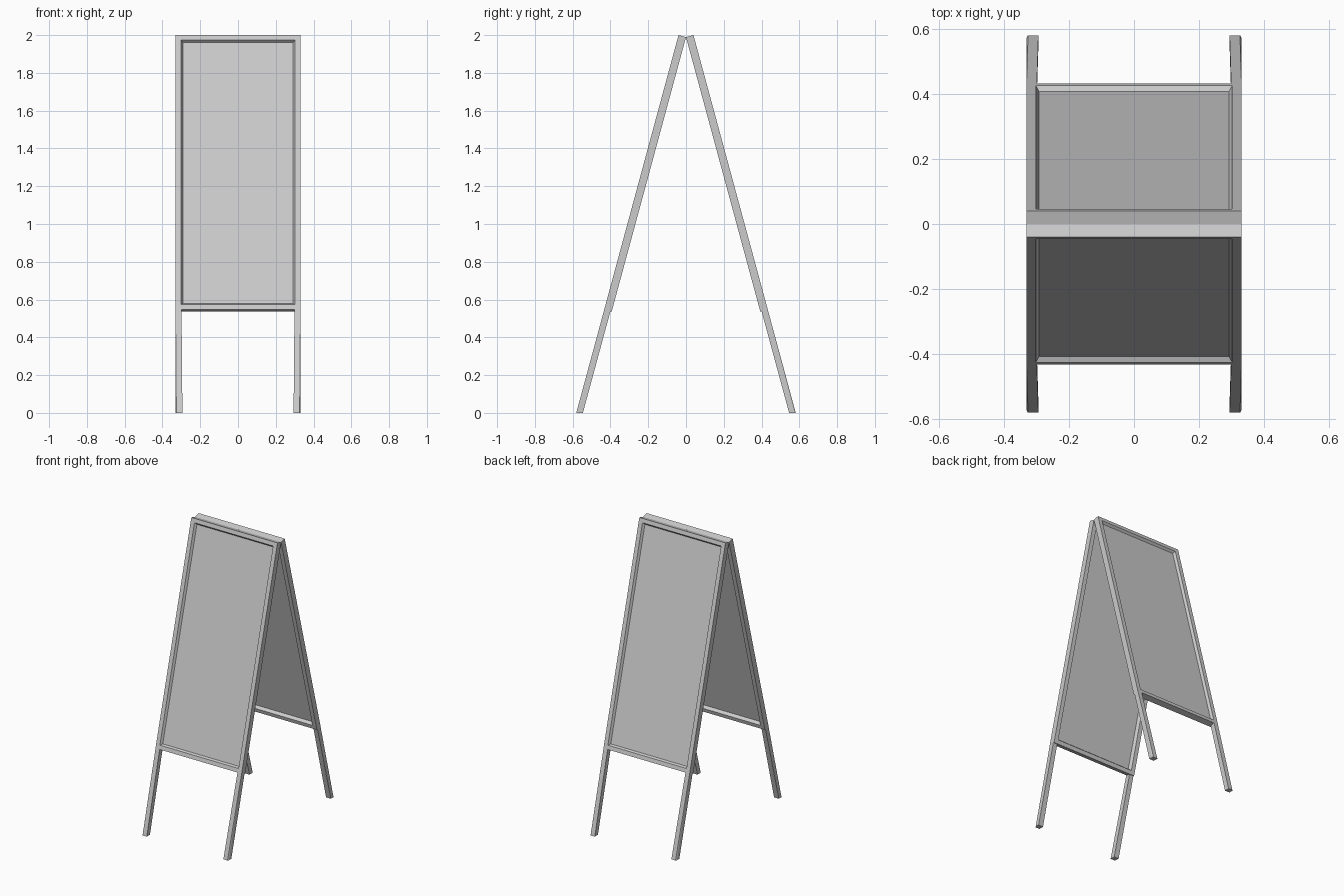
import bpy, bmesh, math
from mathutils import Vector

if "Cube" in bpy.data.objects:
    bpy.data.objects.remove(bpy.data.objects["Cube"], do_unlink=True)

TILT = math.atan(0.2707)
THICK = 0.041        # board frame thickness
LEG_THICK = 0.034
HALF_W = 0.331
RAIL_END = 1.505     # distance down the slope to the bottom rail's lower edge

grey = bpy.data.materials.new("painted_grey")
grey.use_nodes = True
grey.diffuse_color = (0.6, 0.6, 0.6, 1)
grey.node_tree.nodes["Principled BSDF"].inputs["Base Color"].default_value = (0.6, 0.6, 0.6, 1)


def place(x, depth, down, side):
    """Point on a leaning board; side is 1 for the front and -1 for the back."""
    y = -0.0396 - down * math.sin(TILT) + depth * math.cos(TILT)
    z = 2 - down * math.cos(TILT) - depth * math.sin(TILT)
    return Vector((x * side, y * side, z))


def loft(name, rings, side, cut_floor=False):
    """Closed solid through rings of (x, depth, down) points."""
    bm = bmesh.new()
    loops = [[bm.verts.new(place(*p, side)) for p in ring] for ring in rings]
    for a, b in zip(loops, loops[1:]):
        n = len(a)
        for i in range(n):
            j = (i + 1) % n
            bm.faces.new((a[i], a[j], b[j], b[i]))
    bm.faces.new(loops[0])
    bm.faces.new(loops[-1])
    if cut_floor:
        geom = bm.verts[:] + bm.edges[:] + bm.faces[:]
        cut = bmesh.ops.bisect_plane(bm, geom=geom, plane_co=(0, 0, 0),
                                     plane_no=(0, 0, -1), clear_outer=True)
        edges = [e for e in cut["geom_cut"] if isinstance(e, bmesh.types.BMEdge)]
        bmesh.ops.edgeloop_fill(bm, edges=edges)
    bmesh.ops.recalc_face_normals(bm, faces=bm.faces[:])
    mesh = bpy.data.meshes.new(name)
    bm.to_mesh(mesh)
    bm.free()
    mesh.materials.append(grey)
    obj = bpy.data.objects.new(name, mesh)
    bpy.context.collection.objects.link(obj)


def frame_ring(half, top, bottom, depth):
    return [(-half, depth, top), (half, depth, top),
            (half, depth, bottom), (-half, depth, bottom)]


def opening(depth, inset=0.0):
    return frame_ring(0.302 - inset, 0.027 + inset, 1.478 - inset, depth)


def leg_ring(sign, inner, chamfer, down):
    pts = [(inner, 0), (HALF_W - chamfer, 0), (HALF_W, chamfer * 1.5),
           (HALF_W, LEG_THICK), (inner, LEG_THICK)]
    return [(sign * x, d, down) for x, d in pts]


for side, label in ((1, "front"), (-1, "back")):
    # Framed board with a sunken panel on both faces
    loft(label + "_board", [
        opening(0.016, 0.01), opening(0),
        frame_ring(HALF_W, 0, RAIL_END, 0),
        frame_ring(HALF_W, 0, RAIL_END, THICK),
        opening(THICK), opening(0.019, 0.01)], side)
    # Legs, slightly chamfered toward the foot and cut level with the floor
    for sign, hand in ((1, "left"), (-1, "right")):
        loft(f"{label}_{hand}_leg", [
            leg_ring(sign * side, 0.299, 0.0004, RAIL_END),
            leg_ring(sign * side, 0.294, 0.005, 2.1)], side, cut_floor=True)
